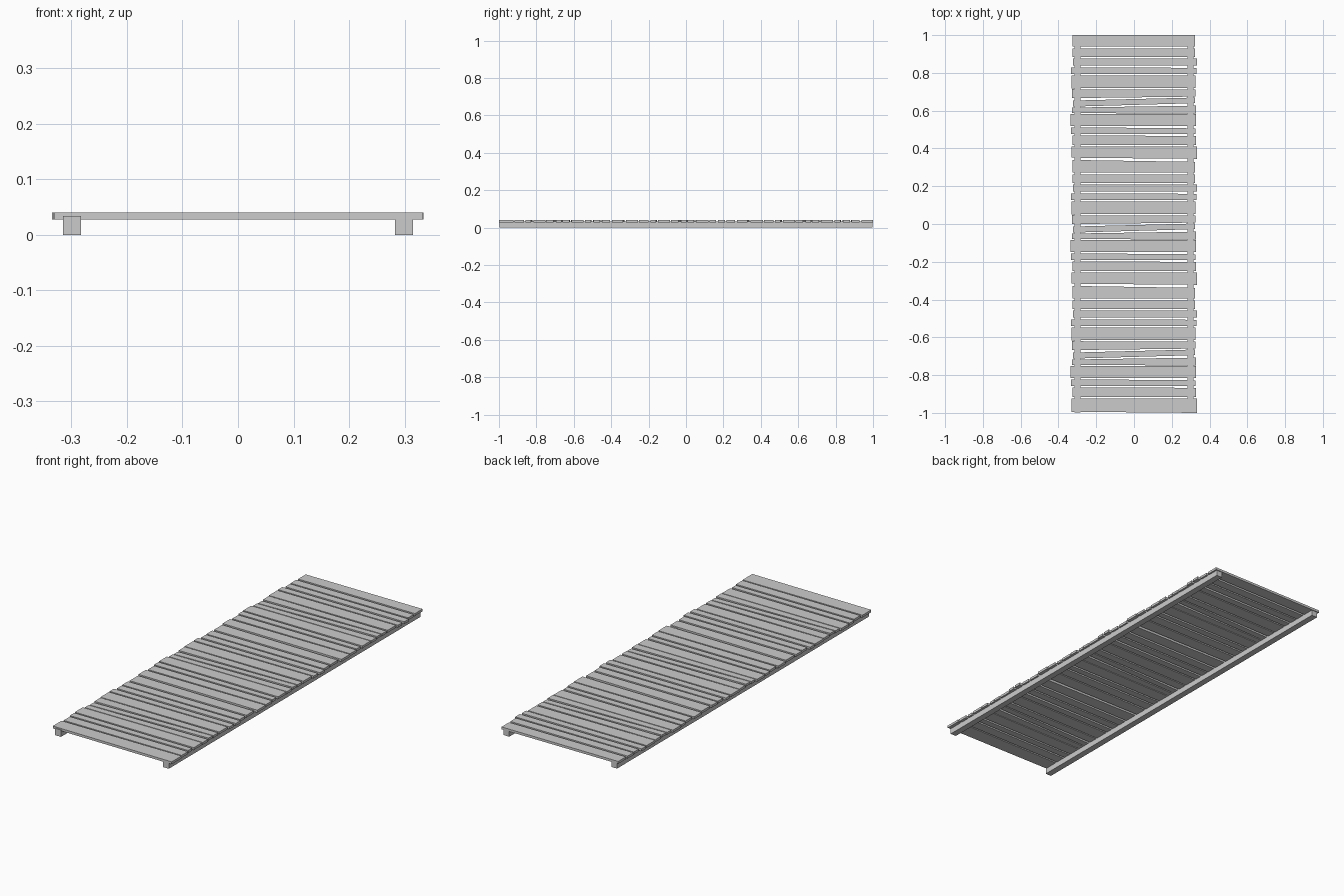
import bpy, bmesh, random

if "Cube" in bpy.data.objects:
    bpy.data.objects.remove(bpy.data.objects["Cube"], do_unlink=True)

# Single weathered grey
grey = bpy.data.materials.new("grey_wood")
grey.use_nodes = True
colour = (0.6, 0.6, 0.6, 1)
grey.diffuse_color = colour
grey.node_tree.nodes["Principled BSDF"].inputs["Base Color"].default_value = colour


def prism(name, outline, z0, z1):
    """Extrude a flat outline of (x, y) points from z0 to z1."""
    bm = bmesh.new()
    face = bm.faces.new([bm.verts.new((x, y, z0)) for x, y in outline])
    top = bmesh.ops.extrude_face_region(bm, geom=[face])["geom"]
    for v in top:
        if isinstance(v, bmesh.types.BMVert):
            v.co.z = z1
    bmesh.ops.recalc_face_normals(bm, faces=bm.faces)
    mesh = bpy.data.meshes.new(name)
    bm.to_mesh(mesh)
    bm.free()
    mesh.materials.append(grey)
    obj = bpy.data.objects.new(name, mesh)
    bpy.context.collection.objects.link(obj)
    return obj


SECTION = 0.667
# Gaps in one section: distance from its end, left width, right width, tilt
GAPS = [
    (0.066, 0.011, 0.011, 0.0), (0.120, 0.007, 0.009, 0.0),
    (0.167, 0.010, 0.012, 0.0), (0.210, 0.008, 0.006, 0.0),
    (0.284, 0.005, 0.010, 0.0), (0.334, 0.013, 0.005, 0.012),
    (0.374, 0.005, 0.013, 0.014), (0.416, 0.005, 0.004, 0.0),
    (0.486, 0.008, 0.011, -0.004), (0.528, 0.009, 0.010, 0.0),
    (0.586, 0.009, 0.006, 0.0), (0.659, 0.012, 0.016, -0.008),
]

# Side beams run the whole length
for side, name in ((1, "left_beam"), (-1, "right_beam")):
    a, b = side * 0.283, side * 0.315
    prism(name, [(a, -0.998), (b, -0.998), (b, 0.996), (a, 0.996)], 0, 0.034)

# Uneven planks, the same set repeated in three sections
random.seed(4)
ends = [(-random.uniform(0.321, 0.335), random.uniform(0.322, 0.334)) for _ in GAPS]
ends[7], ends[8], ends[2] = (-0.327, 0.328), (-0.335, 0.327), (-0.324, 0.334)

for section in range(3):
    start = 1 - section * SECTION
    top_left = top_right = start if section == 0 else None
    if section:
        top_left, top_right = carry
    for i, (offset, wl, wr, tilt) in enumerate(GAPS):
        y = start - offset
        left, right = y - tilt / 2, y + tilt / 2
        bottom_left, bottom_right = left + wl / 2, right + wr / 2
        if section == 2 and i == len(GAPS) - 1:
            bottom_left, bottom_right = -0.994, -1.0
        x0, x1 = ends[i]
        prism(f"plank_{section * len(GAPS) + i + 1}",
              [(x0, bottom_left), (x1, bottom_right), (x1, top_right), (x0, top_left)],
              0.028, 0.04)
        top_left, top_right = left - wl / 2, right - wr / 2
    carry = (top_left, top_right)
